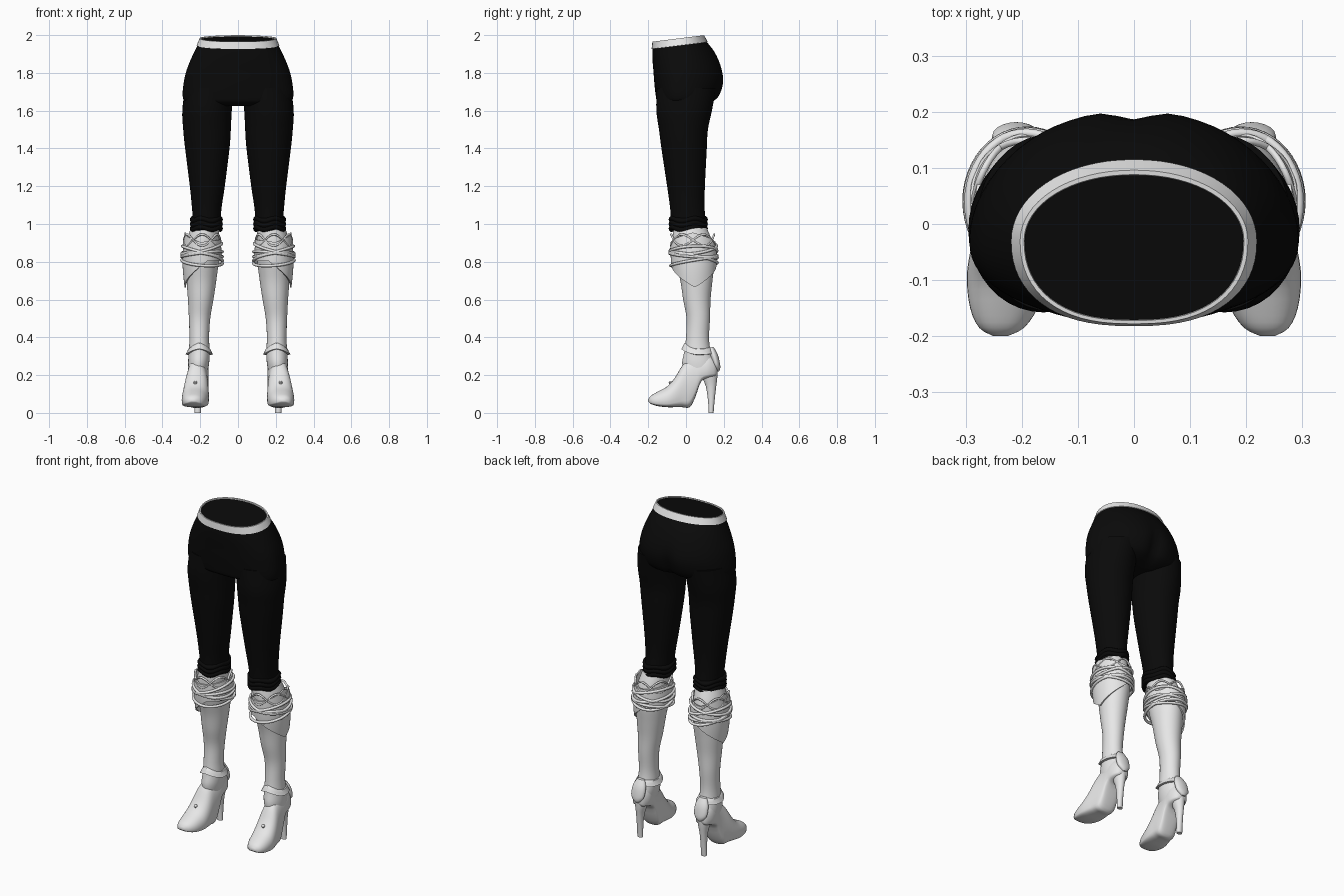
import bpy, bmesh, math
from math import sin, cos, pi, exp
from mathutils import Vector

if "Cube" in bpy.data.objects:
    bpy.data.objects.remove(bpy.data.objects["Cube"])


def material(name, value):
    m = bpy.data.materials.new(name)
    m.diffuse_color = (value, value, value, 1)
    m.use_nodes = True
    m.node_tree.nodes["Principled BSDF"].inputs["Base Color"].default_value = m.diffuse_color
    return m


BLACK = material("black_fabric", 0.003)
WHITE = material("white_leather", 0.8)


def spline(rows, steps=4):
    """Smoothly resample a table of rows (Catmull-Rom)."""
    out = []
    for i in range(len(rows) - 1):
        a, b, c, d = (rows[max(0, min(len(rows) - 1, i + k))] for k in (-1, 0, 1, 2))
        for s in range(steps):
            t = s / steps
            out.append([0.5 * (2 * q + (r - p) * t + (2 * p - 5 * q + 4 * r - u) * t * t
                               + (3 * q - p - 3 * r + u) * t ** 3)
                        for p, q, r, u in zip(a, b, c, d)])
    return out + [list(rows[-1])]


def loft(name, rings, mat, caps=True, closed=False, angle=40):
    bm = bmesh.new()
    loops = [[bm.verts.new(p) for p in r] for r in rings]
    n = len(loops[0])
    pairs = list(zip(loops, loops[1:])) + ([(loops[-1], loops[0])] if closed else [])
    for a, b in pairs:
        for i in range(n):
            bm.faces.new((a[i], a[(i + 1) % n], b[(i + 1) % n], b[i]))
    if caps and not closed:
        bm.faces.new(loops[0])
        bm.faces.new(loops[-1])
    bmesh.ops.recalc_face_normals(bm, faces=bm.faces)
    me = bpy.data.meshes.new(name)
    bm.to_mesh(me)
    bm.free()
    ob = bpy.data.objects.new(name, me)
    bpy.context.collection.objects.link(ob)
    me.materials.append(mat)
    bpy.ops.object.select_all(action='DESELECT')
    bpy.context.view_layer.objects.active = ob
    ob.select_set(True)
    bpy.ops.object.shade_smooth_by_angle(angle=math.radians(angle))
    return ob


def power(v, e):
    return math.copysign(abs(v) ** e, v)


def oval(z, x0, x1, yf, yb, n=40, e=1.0):
    """Horizontal ring between the given side, front and back limits."""
    cx, cy, rx, ry = (x0 + x1) / 2, (yf + yb) / 2, (x1 - x0) / 2, (yb - yf) / 2
    return [Vector((cx + rx * power(cos(2 * pi * i / n), e),
                    cy + ry * power(sin(2 * pi * i / n), e), z)) for i in range(n)]


# ---- hips: flatter front, rounder back with a cleft, waist tilted down to the front
def hip_ring(z, w, f, b, n=64):
    cy = -0.03
    pts = []
    for i in range(n):
        c, s = cos(2 * pi * i / n), sin(2 * pi * i / n)
        x = w * power(c, 0.8 if s < 0 else 0.95)
        y = cy + (power(s, 0.9) * (cy - f) if s < 0 else s * (b - cy))
        if s > 0:
            y -= 0.03 * exp(-(x / 0.035) ** 2) * exp(-((z - 1.7) / 0.1) ** 2)
        tilt = 0.125 * (0.1 - y) * max(0, min(1, (z - 1.8) / 0.15))
        pts.append(Vector((x, y, z - tilt)))
    return pts


hips = [(1.625, 0.2, -0.11, 0.09), (1.645, 0.275, -0.15, 0.14), (1.68, 0.293, -0.16, 0.18),
        (1.75, 0.287, -0.168, 0.202), (1.82, 0.271, -0.173, 0.192), (1.9, 0.242, -0.178, 0.155),
        (1.96, 0.215, -0.178, 0.112), (1.994, 0.196, -0.172, 0.088)]
loft("trouser_hips", [hip_ring(*r) for r in spline(hips)], BLACK, angle=50)

# ---- waistband: thin strip around the top edge
band = [(1.96, 0.212, -0.176, 0.11), (1.962, 0.219, -0.182, 0.115),
        (2.0, 0.203, -0.178, 0.096), (2.0, 0.196, -0.172, 0.088), (1.99, 0.194, -0.17, 0.086)]
loft("waistband", [hip_ring(*r) for r in band], WHITE, caps=False)

LEG = [(1.72, 0.02, 0.28, -0.155, 0.16), (1.6, 0.033, 0.295, -0.157, 0.137),
       (1.5, 0.038, 0.29, -0.143, 0.116), (1.4, 0.045, 0.28, -0.13, 0.11),
       (1.2, 0.07, 0.255, -0.1, 0.1), (1.1, 0.085, 0.245, -0.086, 0.098),
       (1.03, 0.092, 0.24, -0.08, 0.102), (0.97, 0.092, 0.245, -0.08, 0.105)]
SHAFT = [(0.98, 0.1, 0.25, -0.065, 0.11), (0.9, 0.1, 0.272, -0.07, 0.14),
         (0.8, 0.103, 0.275, -0.055, 0.15), (0.7, 0.115, 0.272, -0.03, 0.14),
         (0.6, 0.13, 0.265, -0.015, 0.13), (0.5, 0.147, 0.26, 0.003, 0.127),
         (0.4, 0.153, 0.257, 0.0, 0.122), (0.33, 0.15, 0.26, -0.008, 0.13),
         (0.27, 0.152, 0.264, -0.02, 0.152), (0.22, 0.16, 0.262, -0.015, 0.158)]
# foot stations: y, bottom, top, centre x, half width
FOOT = [(-0.2, 0.06, 0.072, 0.238, 0.012), (-0.185, 0.047, 0.092, 0.236, 0.04),
        (-0.15, 0.036, 0.112, 0.232, 0.06), (-0.1, 0.03, 0.14, 0.228, 0.07),
        (-0.06, 0.03, 0.185, 0.224, 0.07), (-0.02, 0.03, 0.25, 0.22, 0.065),
        (0.02, 0.03, 0.29, 0.216, 0.06), (0.05, 0.085, 0.31, 0.213, 0.056),
        (0.08, 0.165, 0.31, 0.211, 0.054), (0.12, 0.185, 0.31, 0.21, 0.052),
        (0.155, 0.195, 0.285, 0.21, 0.036), (0.167, 0.215, 0.25, 0.21, 0.015)]


def foot_ring(y, zb, zt, cx, w, n=32):
    """Upright section, flat underneath and rounded on top."""
    h, pts = zt - zb, []
    for i in range(n):
        c, s = cos(2 * pi * i / n), sin(2 * pi * i / n)
        z = zb + h * (0.35 + 0.65 * s) if s > 0 else zb + h * 0.35 * (1 - abs(s) ** 0.35)
        pts.append(Vector((cx + w * power(c, 0.85), y, z)))
    return pts


def cuff_point(a, z, grow=0.0):
    """Point on the flared surface around the knee; angle 0 is the outer side."""
    t = (z - 0.66) / 0.3
    flare = 0.006 + 0.012 * sin(pi * max(0, min(1, t))) + grow
    rx, ry = 0.086 + flare, 0.098 + flare + 0.01 * t
    return Vector((0.19 + rx * cos(a), 0.047 - 0.012 * t + ry * sin(a), z))


def tube(name, side, centre, radius, n=48, m=8):
    """Closed cord following centre(angle)."""
    rings = []
    for i in range(n):
        a = 2 * pi * i / n
        p, out = centre(a), Vector((cos(a), sin(a), 0))
        rings.append([p + out * radius * cos(2 * pi * k / m)
                      + Vector((0, 0, radius * sin(2 * pi * k / m))) for k in range(m)])
    return loft(name, flip(rings, side), WHITE, closed=True, angle=60)


def flip(rings, side):
    return [[Vector((side * p.x, p.y, p.z)) for p in r] for r in rings]


for side, tag in ((1, "left"), (-1, "right")):
    def part(name, rings, mat=WHITE, **kw):
        return loft(tag + "_" + name, flip(rings, side), mat, **kw)

    # trouser leg and gathered hem
    part("trouser_leg", [oval(*r) for r in spline(LEG)], BLACK)
    hem = []
    for k in range(13):
        z = 1.035 - 0.07 * k / 12
        g = 0.005 + 0.007 * abs(sin(k * pi / 4))
        ring = oval(z, 0.092 - g, 0.243 + g, -0.08 - g, 0.104 + g)
        hem.append([p + Vector((0, 0, 0.007 * sin(i * pi / 5))) for i, p in enumerate(ring)])
    part("trouser_hem", hem, BLACK, angle=60)

    # boot shaft, foot and stiletto heel
    part("boot_shaft", [oval(*r) for r in spline(SHAFT)])
    part("boot_foot", [foot_ring(*r) for r in spline(FOOT, 3)], angle=50)
    heel = [(0.25, 0.17, 0.25, 0.08, 0.168), (0.19, 0.178, 0.242, 0.086, 0.166),
            (0.14, 0.19, 0.234, 0.105, 0.16), (0.07, 0.195, 0.231, 0.116, 0.152),
            (0.0, 0.196, 0.23, 0.12, 0.146)]
    part("stiletto_heel", [oval(*r, n=20) for r in spline(heel, 3)])

    # folded knee cuff: long pointed flap on the outer side
    n = 64
    outer, inner = [], []
    for j in range(9):
        ro, ri = [], []
        for i in range(n):
            a = 2 * pi * i / n
            d = abs((a + pi) % (2 * pi) - pi) / pi
            low = 0.665 + 0.14 * min(1, d * 1.7) ** 1.1
            top = 0.955 - 0.05 * min(1, d * 2.2) + 0.03 * max(0, d - 0.5)
            z = low + (top - low) * j / 8
            ro.append(cuff_point(a, z))
            ri.append(cuff_point(a, z, -0.008))
        outer.append(ro)
        inner.append(ri)
    part("knee_cuff", outer + inner[::-1], closed=True)

    # crossing cords wound around the cuff
    for k, (z, amp, ph) in enumerate([(0.80, 0.022, 0.4), (0.82, 0.03, 2.6), (0.84, 0.015, 4.2),
                                      (0.855, 0.028, 1.4), (0.87, 0.03, 5.2)]):
        tube(f"{tag}_knee_cord_{k + 1}", side,
             lambda a: cuff_point(a, z + amp * sin(a + ph), 0.004), 0.008)
    # thin lattice above the cords
    for k, ph in enumerate((0, pi / 2)):
        tube(f"{tag}_lattice_cord_{k + 1}", side,
             lambda a: cuff_point(a, 0.915 + 0.03 * sin(3 * a + 2 * ph), -0.002), 0.006)

    # ankle collar, peaked at the front
    collar = []
    for dz, g in ((0.014, -0.004), (0.01, 0.004), (-0.004, 0.01), (-0.018, 0.018), (-0.02, 0.006)):
        ring = oval(0.335 + dz, 0.15 - g, 0.26 + g, -0.006 - g, 0.132 + g)
        collar.append([p + Vector((0, 0, 0.022 * max(0, -sin(2 * pi * i / 40)) ** 2
                                   - 0.008 * abs(cos(2 * pi * i / 40))))
                       for i, p in enumerate(ring)])
    part("ankle_collar", collar, closed=True)

    # leaf hanging behind the heel
    leaf = [(0.35, 0.185, 0.231, 0.12, 0.145), (0.31, 0.168, 0.25, 0.125, 0.168),
            (0.26, 0.168, 0.252, 0.14, 0.18), (0.235, 0.182, 0.238, 0.15, 0.181),
            (0.22, 0.2, 0.22, 0.16, 0.175)]
    part("heel_leaf", [oval(*r, n=20) for r in spline(leaf, 3)])

    # instep bead
    bead = [oval(0.16 + 0.01 * cos(t), 0.226 - 0.01 * sin(t), 0.226 + 0.01 * sin(t),
                 -0.082 - 0.01 * sin(t), -0.082 + 0.01 * sin(t), n=12)
            for t in (0.2, 0.8, 1.57, 2.3, 2.9)]
    part("instep_bead", bead)
